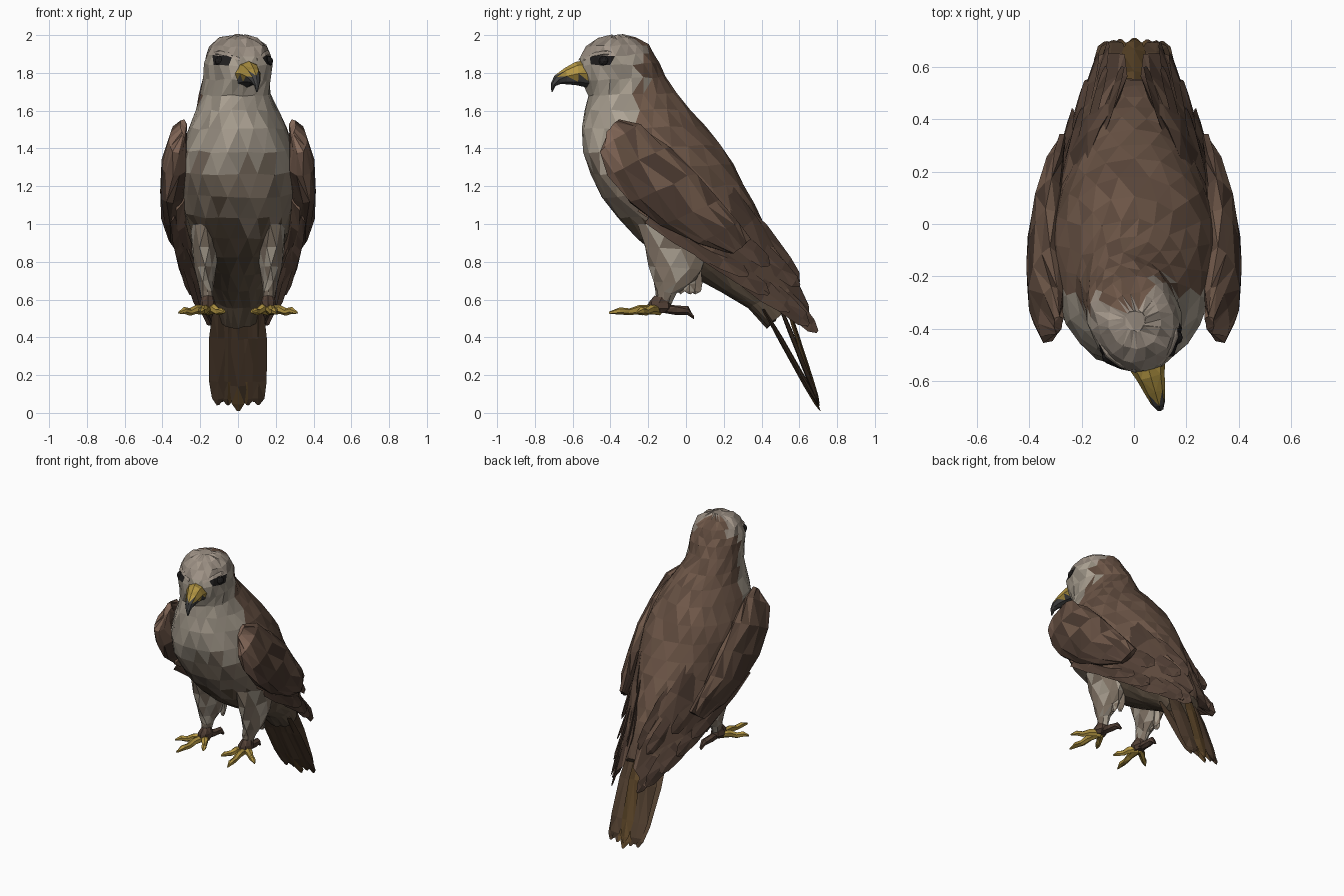
import bpy, bmesh, math, random
from mathutils import Vector as V, Matrix

if "Cube" in bpy.data.objects:
    bpy.data.objects.remove(bpy.data.objects["Cube"])

random.seed(4)
PALETTE = {
    "pale": (.36, .315, .255), "crown": (.31, .26, .215), "mid": (.21, .165, .125),
    "belly": (.115, .083, .055), "brown": (.135, .082, .056), "dark": (.08, .048, .034),
    "tail": (.075, .045, .026), "black": (.012, .011, .011), "yellow": (.40, .27, .05),
    "horn": (.05, .05, .05), "rust": (.20, .12, .085), "ochre": (.11, .062, .022),
}
MATS = {}
for key, c in PALETTE.items():
    MATS[key] = []
    for i, k in enumerate((.82, 1.0, 1.18)):
        m = bpy.data.materials.new(f"{key}_{i}")
        m.diffuse_color = (c[0] * k, c[1] * k, c[2] * k, 1)
        m.use_nodes = True
        m.node_tree.nodes["Principled BSDF"].inputs["Base Color"].default_value = m.diffuse_color
        MATS[key].append(m)

HEAD = V((0, -.36, 0))
YAW = math.radians(16)
TURN = Matrix.Translation(HEAD) @ Matrix.Rotation(YAW, 4, 'Z') @ Matrix.Translation(-HEAD)


def loft(bm, rings, n, power=1.0):
    """Skin of rings, each given by two opposite points and a half thickness."""
    mids = [(V(a) + V(b)) / 2 for a, b, w in rings]
    loops = []
    for i, (a, b, w) in enumerate(rings):
        half = (V(a) - V(b)) / 2
        tangent = mids[min(i + 1, len(mids) - 1)] - mids[max(i - 1, 0)]
        side = half.cross(tangent).normalized() * w
        loop = []
        for k in range(n):
            t = 2 * math.pi * (k + (.5 * (i % 2) if n > 8 else 0)) / n
            s = math.copysign(abs(math.sin(t)) ** power, math.sin(t))
            loop.append(bm.verts.new(mids[i] + half * math.cos(t) + side * s))
        loops.append(loop)
    for p, q in zip(loops, loops[1:]):
        for k in range(n):
            bm.faces.new((p[k], p[(k + 1) % n], q[(k + 1) % n], q[k]))
    bm.faces.new(loops[0])
    bm.faces.new(loops[-1])


def feather(bm, base, tip, width, across):
    """Thin ridged blade with a rounded tip."""
    base, tip, across = V(base), V(tip), V(across).normalized()
    rings = []
    for t, k in ((0, .6), (.3, 1), (.75, .97), (.93, .7), (1, .15)):
        p = base.lerp(tip, t)
        rings.append((p + across * width * k / 2, p - across * width * k / 2, .012 * k))
    loft(bm, rings, 4)


def tube(bm, points, n=6):
    """Tapering limb through points (x, y, z, radius)."""
    loft(bm, [(V(p[:3]) + V((0, 0, p[3])), V(p[:3]) - V((0, 0, p[3])), p[3]) for p in points], n)


def finish(bm, name, colour, jitter=0.0, mirror=False):
    for v in bm.verts:
        v.co += V([random.uniform(-jitter, jitter) for _ in range(3)])
    bmesh.ops.triangulate(bm, faces=bm.faces[:])
    bmesh.ops.recalc_face_normals(bm, faces=bm.faces[:])
    me = bpy.data.meshes.new(name)
    slots = {}
    for f in bm.faces:
        key = colour(f.calc_center_median()) if callable(colour) else colour
        m = random.choice(MATS[key])
        if m.name not in slots:
            slots[m.name] = len(slots)
            me.materials.append(m)
        f.material_index = slots[m.name]
    bm.to_mesh(me)
    bm.free()
    ob = bpy.data.objects.new(name, me)
    bpy.context.collection.objects.link(ob)
    if mirror:
        ob.modifiers.new("Mirror", 'MIRROR')
    return ob


# Body and head: front point, back point (y, z) and half width
profile = [
    (-.41, 2.0, -.33, 2.0, .04), (-.475, 1.98, -.26, 1.985, .10), (-.53, 1.94, -.205, 1.95, .145),
    (-.56, 1.89, -.17, 1.90, .166), (-.57, 1.84, -.145, 1.85, .177), (-.555, 1.76, -.11, 1.78, .174),
    (-.52, 1.68, -.05, 1.69, .187), (-.535, 1.60, .02, 1.61, .215), (-.55, 1.50, .10, 1.52, .26),
    (-.55, 1.38, .18, 1.42, .30), (-.51, 1.26, .25, 1.32, .32), (-.45, 1.14, .31, 1.21, .315),
    (-.36, 1.03, .36, 1.10, .295), (-.26, .92, .41, 1.0, .27), (-.14, .82, .45, .91, .235),
    (.02, .73, .49, .83, .195), (.18, .64, .53, .76, .16), (.33, .55, .55, .68, .135),
    (.43, .45, .56, .58, .115),
]


def body_colour(c):
    x, y, z = c
    if z > 1.62:
        if 1.835 < z < 1.90 and -.56 < y < -.43 and abs(x) > .08:
            return "black"
        if y > -.27 + .04 * math.sin(z * 40):
            return "brown"
        return "crown" if z > 1.88 else "pale"
    if y > -.25 and z > 1.27 - 1.15 * (y + .1):
        return "brown"
    h = z + random.uniform(-.09, .09)
    return "pale" if h > 1.3 else "mid" if h > 1.03 else "belly"


bm = bmesh.new()
loft(bm, [((0, a, b), (0, c, d), w) for a, b, c, d, w in profile], 22, .87)
body = finish(bm, "body", body_colour, .006)
for v in body.data.vertices:
    k = max(0, min(1, (v.co.z - 1.58) / .17))
    v.co = HEAD + Matrix.Rotation(YAW * k, 3, 'Z') @ (v.co - HEAD)

# Hooked beak
bm = bmesh.new()
loft(bm, [((0, a, b), (0, c, d), w) for a, b, c, d, w in (
    (-.52, 1.87, -.52, 1.72, .08), (-.595, 1.858, -.59, 1.735, .055), (-.655, 1.825, -.65, 1.74, .04),
    (-.71, 1.785, -.68, 1.74, .028), (-.73, 1.745, -.705, 1.73, .016), (-.727, 1.70, -.72, 1.70, .004))], 8)
finish(bm, "beak", lambda c: "horn" if c.y < -.68 or c.z < 1.77 else "yellow").matrix_world = TURN

# Eyes and brows
bm = bmesh.new()
bmesh.ops.create_icosphere(bm, subdivisions=2, radius=.028, matrix=Matrix.Translation((.132, -.475, 1.862)))
finish(bm, "eyes", "black", mirror=True).matrix_world = TURN
bm = bmesh.new()
loft(bm, [((.05, -.565, 1.865), (.04, -.53, 1.895), .006), ((.105, -.525, 1.89), (.08, -.48, 1.92), .011),
          ((.145, -.475, 1.90), (.115, -.44, 1.92), .011), ((.155, -.42, 1.90), (.14, -.40, 1.91), .004)], 6)
finish(bm, "brows", "crown", mirror=True).matrix_world = TURN

# Wing coverts: lower edge, upper edge, half thickness
bm = bmesh.new()
loft(bm, [
    ((.29, -.42, 1.48), (.29, -.35, 1.55), .02), ((.33, -.455, 1.38), (.305, -.24, 1.525), .05),
    ((.345, -.41, 1.25), (.32, -.09, 1.41), .073), ((.36, -.30, 1.11), (.32, .06, 1.27), .075),
    ((.36, -.13, .99), (.31, .18, 1.13), .062), ((.345, .06, .90), (.295, .28, 1.01), .042),
    ((.31, .24, .84), (.27, .345, .92), .022)], 12)
finish(bm, "wing_coverts", lambda c: "rust" if c.y < -.36 else "dark" if c.z < 1.2 - .7 * (c.y + .1) else
       random.choice(("brown", "dark")), .006, True)

# Folded wing lying over the rump
bm = bmesh.new()
loft(bm, [
    ((.325, -.26, 1.07), (.22, .06, 1.38), .03), ((.33, -.08, .96), (.18, .25, 1.20), .04),
    ((.305, .12, .84), (.13, .375, 1.04), .038), ((.245, .32, .70), (.065, .47, .91), .034),
    ((.185, .48, .56), (.03, .565, .76), .026), ((.13, .64, .45), (.04, .65, .57), .012)], 8)
finish(bm, "folded_wing", lambda c: random.choice(("brown", "dark")), .006, True)

# Long flight feathers
bm = bmesh.new()
for base, tip, width in (
        ((.345, -.20, 1.03), (.275, .33, .73), .11), ((.33, -.05, .96), (.235, .44, .63), .11),
        ((.30, .05, .93), (.185, .55, .54), .12), ((.26, .15, .90), (.14, .65, .47), .12),
        ((.20, .25, .88), (.10, .695, .43), .11), ((.21, .22, 1.02), (.11, .60, .67), .11),
        ((.13, .32, 1.06), (.045, .60, .69), .11), ((.285, .1, 1.07), (.20, .44, .78), .11)):
    feather(bm, base, tip, width, (-.4, .45, .78))
finish(bm, "flight_feathers", "dark", .003, True)

# Tail fan in two layers
bm = bmesh.new()
for i in range(-2, 3):
    x = i * .053
    feather(bm, (x, .41, .55), (x, .71 - abs(x) * .1, .01 + abs(x) * .3 + .015 * (i % 2)), .095, (1, 0, 0))
for x in (-.085, .085):
    feather(bm, (x, .49, .58), (x, .70, .06), .12, (1, -.15 * x / .085, 0))
feather(bm, (0, .52, .62), (0, .705, .05), .09, (1, 0, 0))
finish(bm, "tail", lambda c: "ochre" if abs(c.x) < .045 and c.y > .5 + (.6 - c.z) * .31 else "tail", .002)

# Feathered thighs with a ragged rear tuft
bm = bmesh.new()
loft(bm, [((x, a, z), (x, b, z - .02), w) for x, a, b, z, w in (
    (.17, -.26, .14, 1.0, .08), (.175, -.225, .11, .88, .075), (.175, -.20, .09, .78, .058),
    (.17, -.18, .04, .70, .045), (.165, -.165, -.05, .65, .034), (.16, -.16, -.09, .58, .026))], 9)
for x, y in ((.15, .05), (.18, .02), (.165, -.03)):
    feather(bm, (x, y - .02, .84), (x, y, .63), .08, (0, 1, 0))
finish(bm, "thighs", lambda c: random.choice(("pale", "mid", "mid")), .004, True)

# Ankles with dark cuffs and hind toes
bm = bmesh.new()
loft(bm, [((.16, -.165, .62), (.16, -.09, .62), .03), ((.16, -.20, .585), (.16, -.08, .585), .042),
          ((.16, -.205, .555), (.16, -.075, .555), .045), ((.16, -.18, .53), (.16, -.10, .53), .03)], 8)
tube(bm, ((.16, -.13, .555, .026), (.155, -.05, .545, .026), (.15, .01, .54, .022), (.145, .04, .505, .008)))
finish(bm, "ankles", "dark", .003, True)

# Front toes with talons
bm = bmesh.new()
for ex, ey in ((.315, -.26), (.20, -.405), (.07, -.29)):
    a, e = V((.16, -.14, 0)), V((ex, ey, 0))
    tube(bm, [(*a.lerp(e, t).xy, z, r) for t, z, r in (
        (0, .545, .026), (.4, .55, .024), (.6, .535, .018), (.8, .54, .018), (1, .53, .004))])
finish(bm, "toes", "yellow", .003, True)
